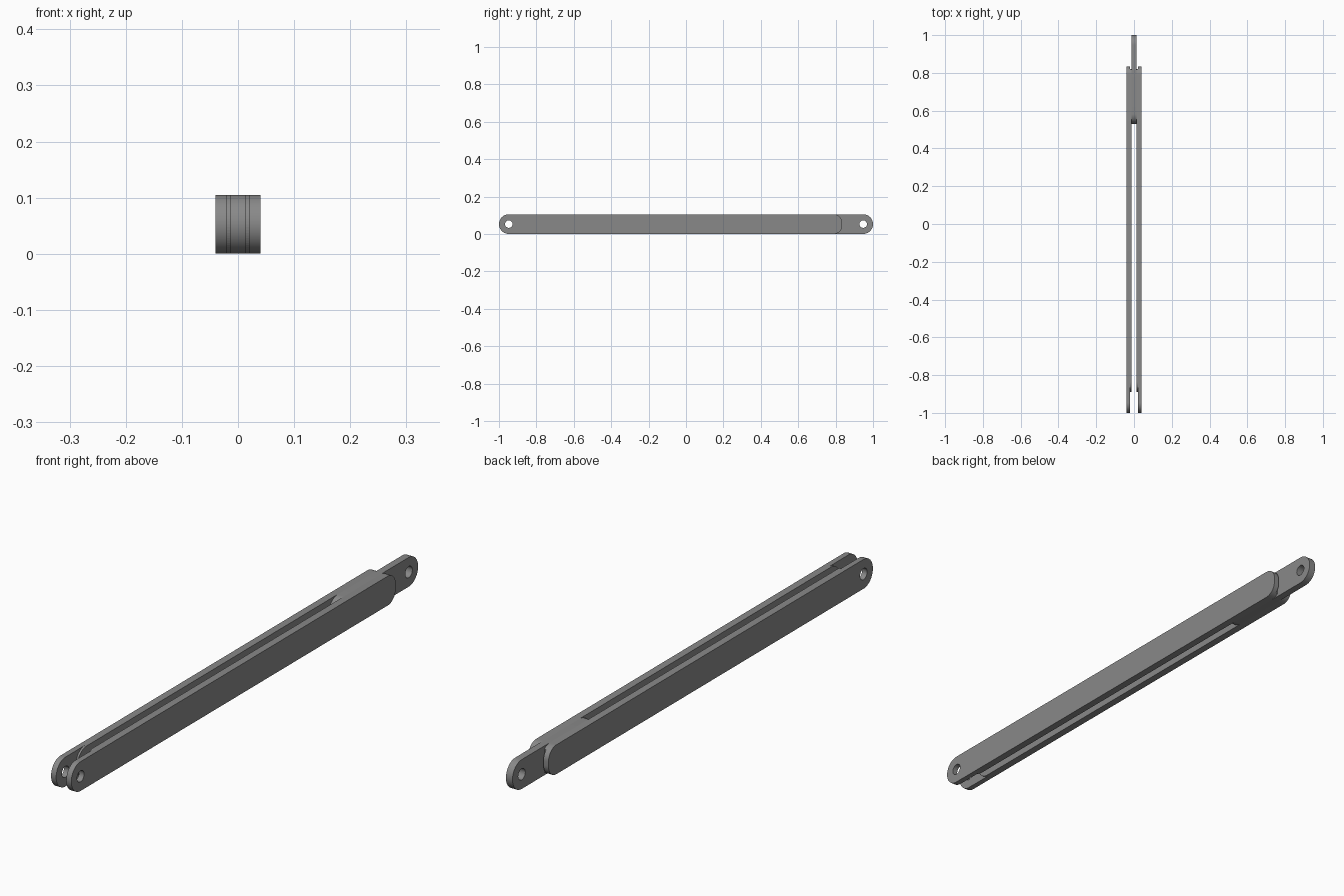
import bpy, bmesh, math

if "Cube" in bpy.data.objects:
    bpy.data.objects.remove(bpy.data.objects["Cube"])

H = 0.105            # bar height
R = H / 2            # end radius
GAP = 0.013          # half width of the tongue and slot
FORK = 0.02          # half width of the fork opening
OUT = 0.04           # half width of the whole bar

steel = bpy.data.materials.new("dark_steel")
steel.diffuse_color = (0.25, 0.25, 0.25, 1)
steel.use_nodes = True
steel.node_tree.nodes["Principled BSDF"].inputs["Base Color"].default_value = steel.diffuse_color


def arc(cy, cz, r, a0, a1, n):
    return [(cy + r * math.cos(math.radians(a0 + (a1 - a0) * i / n)),
             cz + r * math.sin(math.radians(a0 + (a1 - a0) * i / n)))
            for i in range(n + 1)]


def prism(name, outline, x0, x1, hole=None):
    """Extrude a (y, z) outline along x, with an optional round hole at y = hole."""
    loops = [outline]
    if hole is not None:
        loops.append(arc(hole, R, 0.02, 0, 360, 32)[:-1])
    bm = bmesh.new()
    for pts in loops:
        vs = [bm.verts.new((x0, y, z)) for y, z in pts]
        for i, v in enumerate(vs):
            bm.edges.new((v, vs[(i + 1) % len(vs)]))
    bmesh.ops.triangle_fill(bm, edges=bm.edges[:], use_beauty=True)
    ext = bmesh.ops.extrude_face_region(bm, geom=bm.faces[:], use_keep_orig=True)
    moved = [g for g in ext["geom"] if isinstance(g, bmesh.types.BMVert)]
    bmesh.ops.translate(bm, verts=moved, vec=(x1 - x0, 0, 0))
    bmesh.ops.recalc_face_normals(bm, faces=bm.faces[:])
    me = bpy.data.meshes.new(name)
    bm.to_mesh(me)
    bm.free()
    me.materials.append(steel)
    ob = bpy.data.objects.new(name, me)
    bpy.context.collection.objects.link(ob)
    return ob


def smooth(ob):
    bpy.ops.object.select_all(action='DESELECT')
    ob.select_set(True)
    bpy.context.view_layer.objects.active = ob
    bpy.ops.object.shade_smooth_by_angle(angle=math.radians(30))


# Side plates: round fork end at the front, rounded corners at the back
c = 0.045
plate_outline = (arc(-1 + R, R, R, 90, 270, 32)
                 + arc(0.835 - c, c, c, -90, 0, 12)
                 + arc(0.835 - c, H - c, c, 0, 90, 12))
plates = prism("side_plates", plate_outline, GAP, OUT, hole=-1 + R)

# Clearance steps on the inner face of each plate end, rounded at the fork
step = -0.89 + R
cutters = {
    "fork_cutter": [(-1.1, -0.1), (step, -0.1)] + arc(step, R, R, 270, 90, 32)
                   + [(step, 0.2), (-1.1, 0.2)],
    "rear_cutter": [(0.82, -0.1), (0.9, -0.1), (0.9, 0.2), (0.82, 0.2)],
}
for name, outline in cutters.items():
    cutter = prism(name, outline, -0.01, FORK)
    cutter.hide_render = True
    cutter.hide_set(True)
    cut = plates.modifiers.new(name, 'BOOLEAN')
    cut.operation = 'DIFFERENCE'
    cut.solver = 'EXACT'
    cut.object = cutter
plates.modifiers.new("mirror", 'MIRROR').use_axis[0] = True
smooth(plates)

# Tongue held between the plates, round at both ends
tongue_outline = arc(0.53 + R, R, R, 90, 270, 32) + arc(1 - R, R, R, -90, 90, 32)
tongue = prism("tongue", tongue_outline, -GAP, GAP, hole=1 - R)
smooth(tongue)
